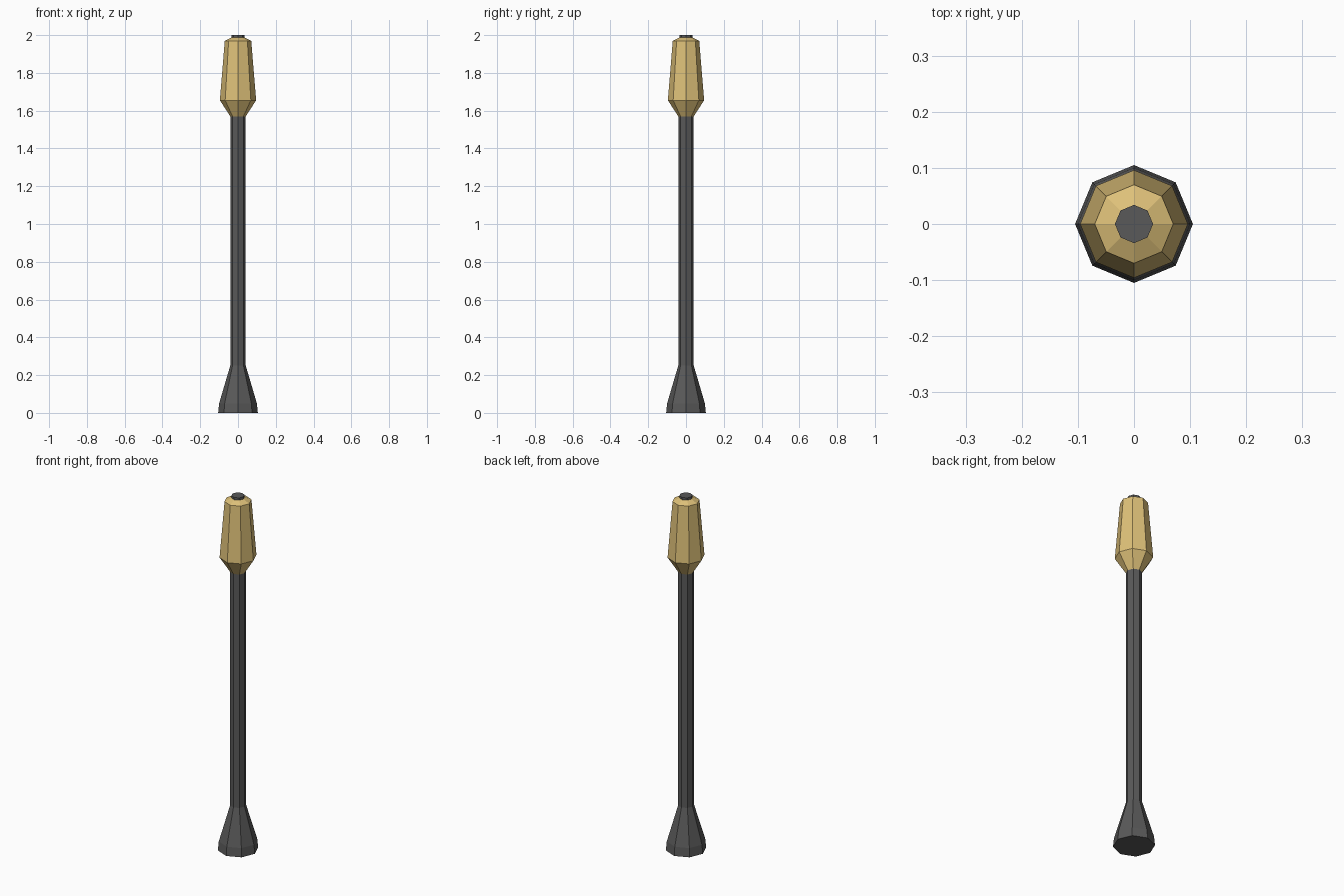
import bpy, bmesh, math

if "Cube" in bpy.data.objects:
    bpy.data.objects.remove(bpy.data.objects["Cube"])

SIDES = 8


def material(name, rgb):
    m = bpy.data.materials.new(name)
    m.diffuse_color = (*rgb, 1.0)
    m.use_nodes = True
    m.node_tree.nodes["Principled BSDF"].inputs["Base Color"].default_value = m.diffuse_color
    return m


def lathe(name, profile, mat):
    """Closed eight-sided solid from (radius, height) pairs, bottom to top."""
    bm = bmesh.new()
    rings = []
    for r, z in profile:
        rings.append([bm.verts.new((r * math.cos(2 * math.pi * i / SIDES),
                                    r * math.sin(2 * math.pi * i / SIDES), z))
                      for i in range(SIDES)])
    for low, high in zip(rings, rings[1:]):
        for i in range(SIDES):
            j = (i + 1) % SIDES
            bm.faces.new((low[i], low[j], high[j], high[i]))
    bm.faces.new(rings[0][::-1])
    bm.faces.new(rings[-1])
    mesh = bpy.data.meshes.new(name)
    bm.to_mesh(mesh)
    bm.free()
    mesh.materials.append(mat)
    obj = bpy.data.objects.new(name, mesh)
    bpy.context.collection.objects.link(obj)
    return obj


metal = material("dark_metal", (0.1, 0.1, 0.1))
glow = material("warm_glass", (0.73, 0.53, 0.19))

# Flared foot running into the slim post
lathe("post", [(0.105, 0), (0.10, 0.05), (0.041, 0.25), (0.041, 1.57)], metal)

# Tapered lamp head
lathe("lamp_head", [(0.041, 1.57), (0.096, 1.655), (0.07, 1.97), (0.034, 1.987)], glow)

# Small cap on top
lathe("cap", [(0.034, 1.987), (0.034, 2.0)], metal)
